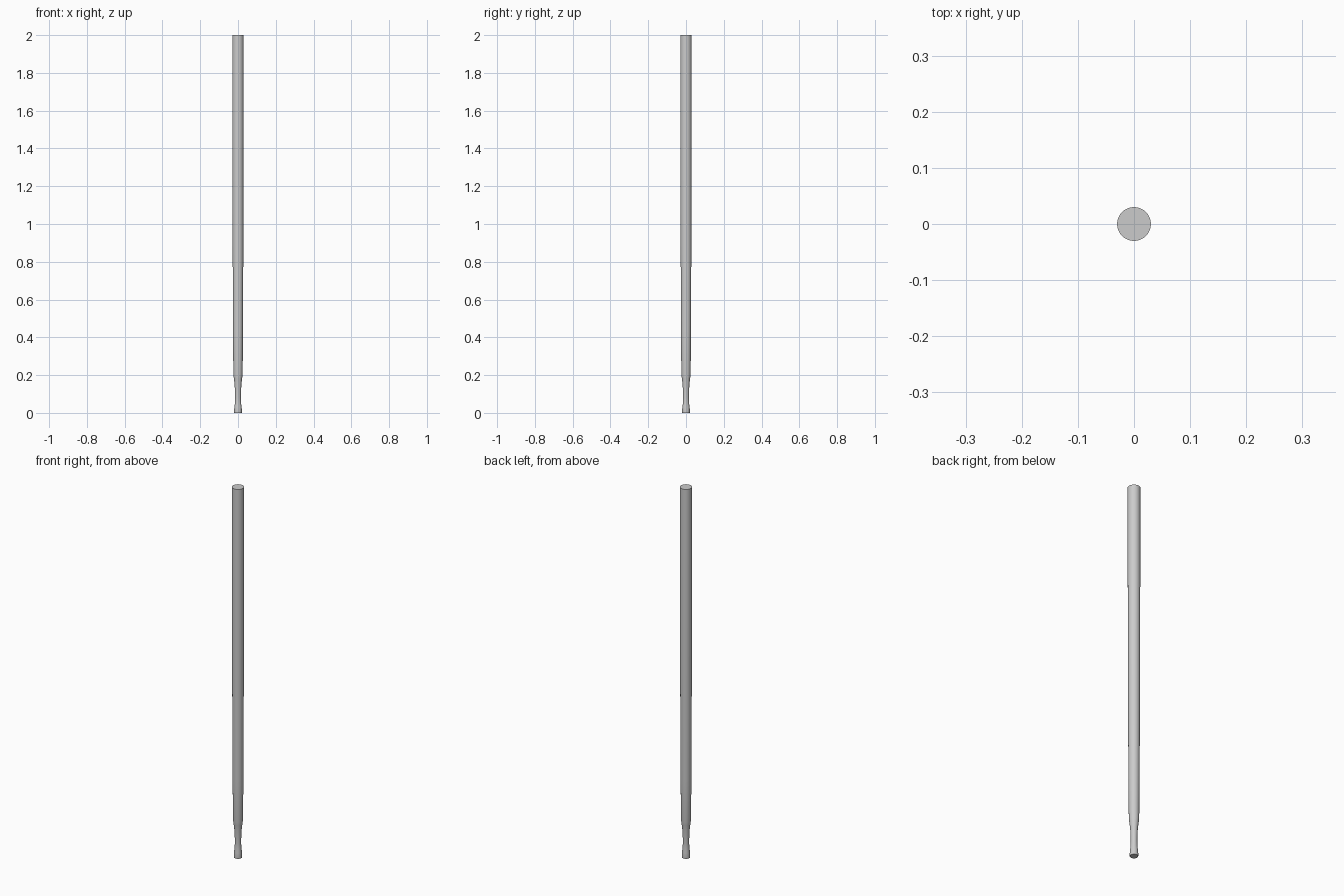
import bpy, bmesh, math

if "Cube" in bpy.data.objects:
    bpy.data.objects.remove(bpy.data.objects["Cube"])

# Turned profile of the leg: (radius, height)
profile = [(0.020, 0.0), (0.0205, 0.008), (0.0195, 0.03), (0.0165, 0.05),
           (0.0155, 0.08), (0.016, 0.11), (0.018, 0.15), (0.0215, 0.18),
           (0.0245, 0.20), (0.0265, 0.43), (0.0282, 0.88), (0.0298, 1.6),
           (0.0302, 1.985), (0.0302, 2.0)]
SIDES = 32

bm = bmesh.new()
rings = []
for r, z in profile:
    rings.append([bm.verts.new((r * math.cos(2 * math.pi * i / SIDES),
                                r * math.sin(2 * math.pi * i / SIDES), z))
                  for i in range(SIDES)])

# Side walls
for a, b in zip(rings, rings[1:]):
    for i in range(SIDES):
        j = (i + 1) % SIDES
        bm.faces.new((a[i], a[j], b[j], b[i]))

# Flat end caps
bm.faces.new(rings[0][::-1])
bm.faces.new(rings[-1])

mesh = bpy.data.meshes.new("turned_pole")
bm.to_mesh(mesh)
bm.free()
pole = bpy.data.objects.new("turned_pole", mesh)
bpy.context.collection.objects.link(pole)

bpy.context.view_layer.objects.active = pole
pole.select_set(True)
bpy.ops.object.shade_smooth_by_angle(angle=math.radians(35))
